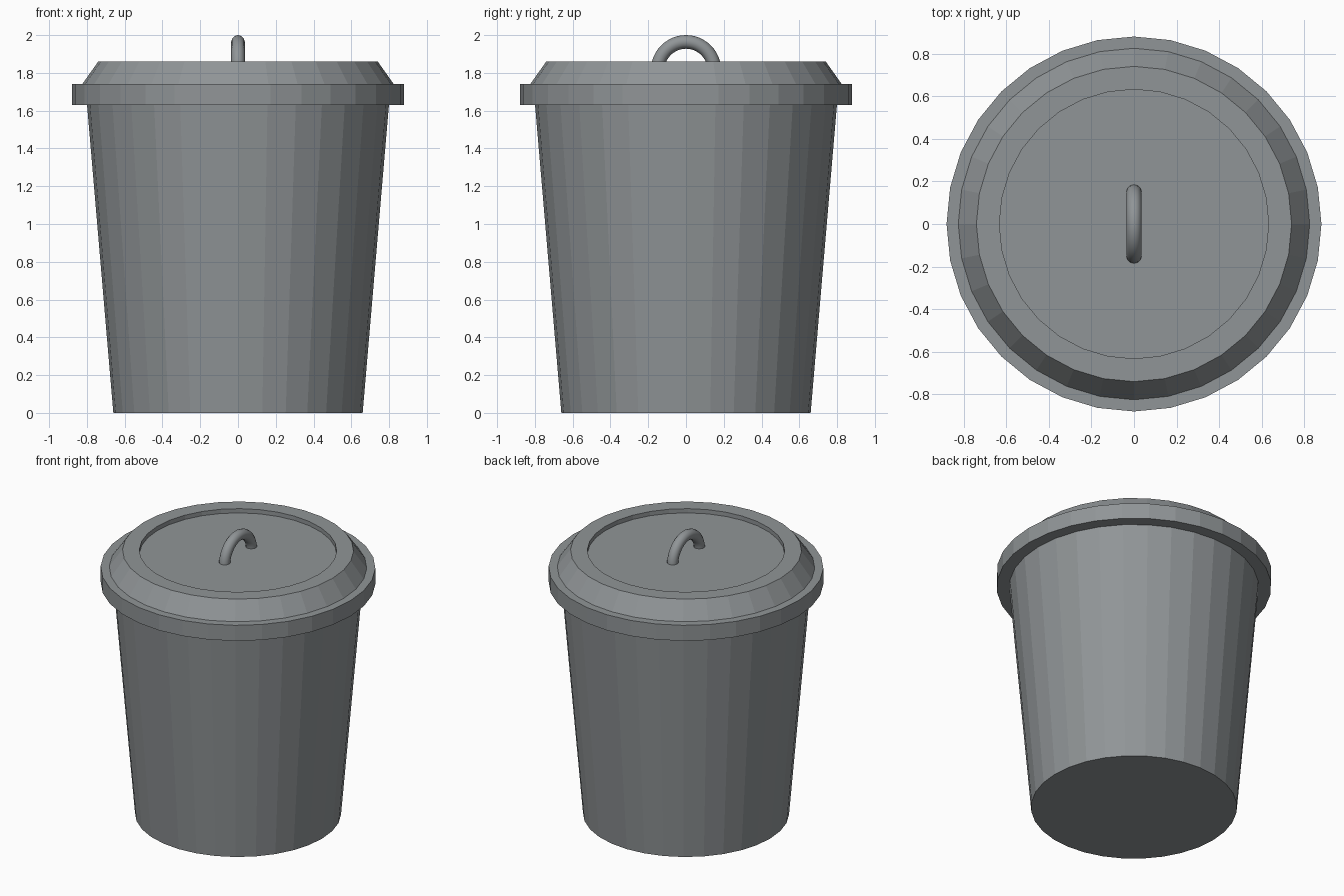
import bpy, bmesh, math

if "Cube" in bpy.data.objects:
    bpy.data.objects.remove(bpy.data.objects["Cube"])

SIDES = 32
metal = bpy.data.materials.new("galvanised grey")
metal.diffuse_color = (0.28, 0.30, 0.31, 1)
metal.use_nodes = True
metal.node_tree.nodes["Principled BSDF"].inputs["Base Color"].default_value = metal.diffuse_color


def finish(name, bm):
    bmesh.ops.remove_doubles(bm, verts=bm.verts, dist=1e-5)
    bmesh.ops.recalc_face_normals(bm, faces=bm.faces)
    mesh = bpy.data.meshes.new(name)
    bm.to_mesh(mesh)
    bm.free()
    mesh.materials.append(metal)
    obj = bpy.data.objects.new(name, mesh)
    bpy.context.collection.objects.link(obj)
    return obj


def sweep(name, rings):
    """Skin a list of equal-sized point rings and cap both ends."""
    bm = bmesh.new()
    loops = [[bm.verts.new(p) for p in ring] for ring in rings]
    for a, b in zip(loops, loops[1:]):
        for i in range(len(a)):
            j = (i + 1) % len(a)
            bm.faces.new((a[i], a[j], b[j], b[i]))
    bm.faces.new(loops[0])
    bm.faces.new(loops[-1])
    return finish(name, bm)


def circle(r, z):
    return [(r * math.cos(t), r * math.sin(t), z)
            for t in (2 * math.pi * i / SIDES for i in range(SIDES))]


# tapered bin body
sweep("bin_body", [circle(r, z) for r, z in ((0.66, 0), (0.80, 1.64))])

# lid: flange, ledge, sloped shoulder, flat rim, recessed panel
lid_profile = ((0.78, 1.63), (0.88, 1.63), (0.88, 1.74), (0.825, 1.74),
               (0.74, 1.86), (0.632, 1.86), (0.632, 1.83))
sweep("lid", [circle(r, z) for r, z in lid_profile])

# arched handle, ends sunk into the recessed panel
MAJOR, MINOR, CENTRE = 0.15, 0.036, 1.814
arch = []
for k in range(25):
    a = math.pi * k / 24
    ring = []
    for i in range(12):
        t = 2 * math.pi * i / 12
        r = MAJOR + MINOR * math.cos(t)
        ring.append((MINOR * math.sin(t), r * math.cos(a), CENTRE + r * math.sin(a)))
    arch.append(ring)
handle = sweep("lid_handle", arch)
bpy.context.view_layer.objects.active = handle
handle.select_set(True)
bpy.ops.object.shade_smooth_by_angle(angle=math.radians(40))
